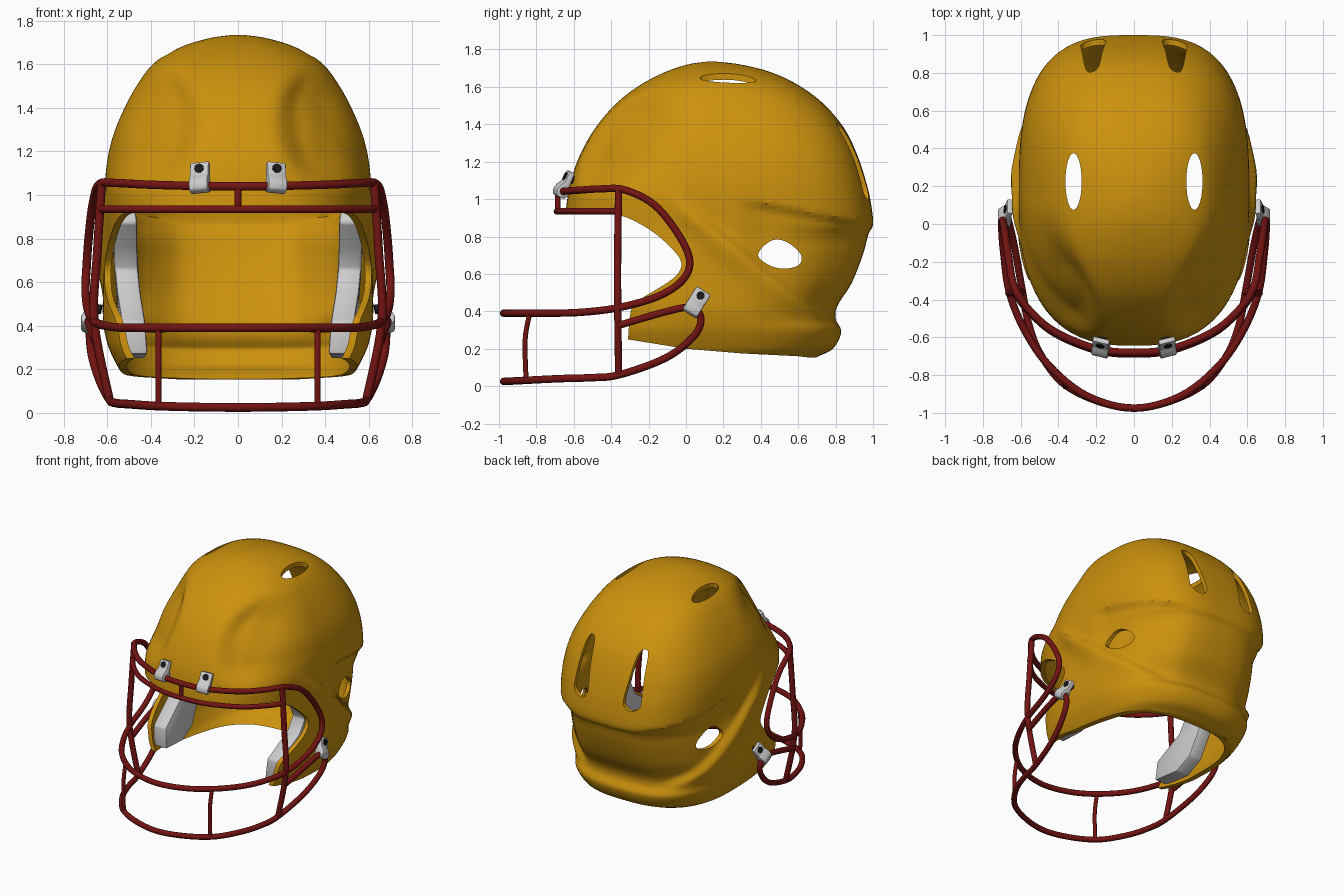
import bpy, bmesh, math
from mathutils import Vector, Matrix

if "Cube" in bpy.data.objects:
    bpy.data.objects.remove(bpy.data.objects["Cube"])


def material(name, rgb):
    m = bpy.data.materials.new(name)
    m.diffuse_color = (*rgb, 1)
    m.use_nodes = True
    m.node_tree.nodes["Principled BSDF"].inputs["Base Color"].default_value = m.diffuse_color
    return m


YELLOW = material("shell_yellow", (0.60, 0.285, 0.004))
RED = material("cage_red", (0.17, 0.007, 0.006))
BLACK = material("screw_black", (0.01, 0.01, 0.01))


def smooth_path(pts, steps=6, closed=False):
    """Catmull-Rom through tuples of any length."""
    n, out = len(pts), []
    get = (lambda i: pts[i % n]) if closed else (lambda i: pts[max(0, min(n - 1, i))])
    for i in range(n if closed else n - 1):
        quad = [get(i + k) for k in (-1, 0, 1, 2)]
        for s in range(steps):
            t = s / steps
            out.append(tuple(
                0.5 * (2 * b + (c - a) * t + (2 * a - 5 * b + 4 * c - d) * t * t
                       + (3 * b - a - 3 * c + d) * t ** 3) for a, b, c, d in zip(*quad)))
    return out if closed else out + [tuple(pts[-1])]


def step(lo, hi, v):
    t = max(0, min(1, (v - lo) / (hi - lo)))
    return t * t * (3 - 2 * t)


def make(name, bm, mat=None):
    bmesh.ops.recalc_face_normals(bm, faces=bm.faces)
    me = bpy.data.meshes.new(name)
    bm.to_mesh(me)
    bm.free()
    ob = bpy.data.objects.new(name, me)
    bpy.context.collection.objects.link(ob)
    if mat:
        me.materials.append(mat)
    return ob


def prism(name, pts, axis, t0, t1, mat=None):
    """Polygon pushed along an axis from t0 to t1."""
    bm = bmesh.new()
    place = {"x": lambda a, b, t: (t, a, b), "y": lambda a, b, t: (a, t, b),
             "z": lambda a, b, t: (a, b, t)}[axis]
    lo, hi = [[bm.verts.new(place(a, b, t)) for a, b in pts] for t in (t0, t1)]
    bm.faces.new(lo)
    bm.faces.new(hi)
    for i in range(len(pts)):
        j = (i + 1) % len(pts)
        bm.faces.new((lo[i], lo[j], hi[j], hi[i]))
    return make(name, bm, mat)


def finish(ob, angle=35):
    """Apply all modifiers and smooth the shading."""
    bpy.ops.object.select_all(action="DESELECT")
    ob.select_set(True)
    bpy.context.view_layer.objects.active = ob
    for m in list(ob.modifiers):
        bpy.ops.object.modifier_apply(modifier=m.name)
    bpy.ops.object.shade_smooth_by_angle(angle=math.radians(angle))


# Shell: stacked rings (z, front y, back y, half width, widest y, squareness)
LEVELS = [
    (0.08, -0.54, 0.60, 0.47, 0.10, 2.7), (0.15, -0.55, 0.69, 0.505, 0.10, 2.7),
    (0.20, -0.56, 0.785, 0.545, 0.10, 2.7), (0.29, -0.58, 0.83, 0.59, 0.10, 2.7),
    (0.36, -0.60, 0.80, 0.61, 0.12, 2.6), (0.43, -0.61, 0.81, 0.62, 0.13, 2.6),
    (0.55, -0.63, 0.885, 0.62, 0.15, 2.6), (0.70, -0.65, 0.945, 0.615, 0.15, 2.6),
    (0.81, -0.66, 0.975, 0.605, 0.15, 2.6), (0.87, -0.65, 1.0, 0.605, 0.15, 2.6),
    (1.00, -0.635, 0.985, 0.61, 0.15, 2.6), (1.12, -0.61, 0.955, 0.605, 0.15, 2.6),
    (1.25, -0.56, 0.91, 0.58, 0.15, 2.6), (1.38, -0.485, 0.845, 0.53, 0.15, 2.5),
    (1.51, -0.375, 0.735, 0.46, 0.15, 2.4), (1.61, -0.245, 0.60, 0.38, 0.15, 2.3),
    (1.68, -0.11, 0.45, 0.26, 0.15, 2.2), (1.72, 0.01, 0.29, 0.13, 0.14, 2.1),
    (1.735, 0.11, 0.16, 0.025, 0.135, 2.0)]


def relief(x, y, z):
    """Outward offset for forehead hollows, ear ridge and rear fold."""
    x = abs(x)
    inner = 0.18 + 1.3 * (z - 1.35) ** 2
    hollow = (-0.075 * step(inner - 0.03, inner + 0.14, x) * (1 - 0.6 * step(0.42, 0.6, x))
              * (1 - step(-0.3, 0.12, y)) * step(1.0, 1.2, z) * (1 - step(1.42, 1.66, z)))
    side = step(0.25, 0.45, x)
    dist = ((z - 1.0) + (y + 0.08) * 0.8) / 1.28
    width = 0.09 if dist < 0 else 0.03
    ridge = (0.042 * math.exp(-(dist / width) ** 2) * side * step(-0.15, 0.1, y)
             * (1 - 0.55 * step(0.2, 0.45, y)) * (1 - step(0.6, 0.85, y)))
    fold = 1.06 - 0.19 * y
    recess = -0.03 * side * step(0.25, 0.45, y) * (1 - step(fold - 0.035, fold, z)) * step(-0.02, 0.06, dist)
    return hollow + ridge + recess


SEG = 144
bm = bmesh.new()
rings = []
for z, yf, yb, w, yc, n0 in smooth_path(LEVELS, 6):
    ring = []
    for i in range(SEG):
        a = math.tau * i / SEG
        c, s = math.cos(a), math.sin(a)
        depth = yb - yc if s > 0 else yc - yf
        n = n0 + (0.4 * step(0.75, 0.9, z) if s > 0 else 0)
        r = (abs(c / w) ** n + abs(s / depth) ** n) ** (-1 / n)
        r += relief(r * c, yc + r * s, z)
        ring.append(bm.verts.new((r * c, yc + r * s, z)))
    rings.append(ring)
for lo, hi in zip(rings, rings[1:]):
    for i in range(SEG):
        j = (i + 1) % SEG
        bm.faces.new((lo[i], lo[j], hi[j], hi[i]))
bm.faces.new(rings[-1])
shell = make("helmet_shell", bm, YELLOW)
solid = shell.modifiers.new("thickness", "SOLIDIFY")
solid.thickness, solid.offset = 0.03, -1

# Cutters: face opening with lower rim, ear holes, crown vents, rear vents
opening = smooth_path([(-0.75, 0.93), (-0.6, 0.92), (-0.45, 0.918), (-0.34, 0.91), (-0.2, 0.84),
                       (-0.09, 0.75), (-0.025, 0.66), (-0.07, 0.575), (-0.25, 0.46),
                       (-0.295, 0.4), (-0.31, 0.25)], 5)
rim = [(0, 0.2), (0.3, 0.175), (0.6, 0.16), (0.66, 0.153), (1.2, 0.153), (1.2, -0.3), (-1.2, -0.3)]
ear = smooth_path([(0.385, 0.70), (0.45, 0.775), (0.53, 0.775), (0.61, 0.71), (0.61, 0.655),
                   (0.55, 0.63), (0.46, 0.64)], 5, True)
cutters = [prism("cut_opening", [(-1.2, 0.93)] + opening + rim, "x", -1, 1),
           prism("cut_ears", ear, "x", -1, 1)]
rear = [(0.15, 1.06), (0.17, 1.01), (0.22, 0.995), (0.275, 1.03), (0.28, 1.1),
        (0.265, 1.3), (0.25, 1.385), (0.22, 1.405), (0.185, 1.37), (0.165, 1.2)]
for s in (-1, 1):
    crown = [(s * 0.32 + 0.043 * math.cos(k * math.tau / 32), 0.225 + 0.15 * math.sin(k * math.tau / 32))
             for k in range(32)]
    cutters.append(prism("cut_crown", crown, "z", 1.3, 1.9))
    cutters.append(prism("cut_rear", smooth_path([(s * x, z) for x, z in rear], 4, True), "y", 0.55, 1.2))
for c in cutters:
    m = shell.modifiers.new(c.name, "BOOLEAN")
    m.operation, m.solver, m.object = "DIFFERENCE", "EXACT", c
finish(shell)
for c in cutters:
    bpy.data.objects.remove(c)

# Jaw pads inside the cheek flaps
PAD = [(-0.27, 0.27), (-0.26, 0.42), (-0.05, 0.56), (0.0, 0.66), (-0.05, 0.76), (-0.16, 0.87),
       (-0.14, 0.92), (0.06, 0.92), (0.17, 0.75), (0.17, 0.5), (0.08, 0.32), (-0.05, 0.25)]
for s, side in ((-1, "left"), (1, "right")):
    pad = prism("jaw_pad_" + side, PAD, "x", 0.475, 0.583)
    for v in pad.data.vertices:
        v.co.x = s * (v.co.x - 0.07 * (0.9 - v.co.z) - 0.06 * max(0, -v.co.y))
    if s < 0:
        pad.data.flip_normals()
    bevel = pad.modifiers.new("bevel", "BEVEL")
    bevel.width, bevel.segments = 0.012, 2
    finish(pad)


# Face cage bars
def bar(name, pts, r=0.02, closed=False):
    cu = bpy.data.curves.new(name, "CURVE")
    cu.dimensions, cu.bevel_depth, cu.bevel_resolution, cu.use_fill_caps = "3D", r, 3, True
    path = smooth_path(pts, 6, closed)
    sp = cu.splines.new("POLY")
    sp.points.add(len(path) - 1)
    for p, co in zip(sp.points, path):
        p.co = (*co, 1)
    sp.use_cyclic_u = closed
    cu.materials.append(RED)
    ob = bpy.data.objects.new(name, cu)
    bpy.context.collection.objects.link(ob)


def flip(pts):
    return [(-x, y, z) for x, y, z in pts]


def both(half):
    """Half path starting on the centre line, mirrored into a full one."""
    return flip(half[:0:-1]) + half


LOOP = [(0, -0.68, 1.04), (0.2, -0.66, 1.042), (0.42, -0.57, 1.048), (0.56, -0.45, 1.055),
        (0.635, -0.33, 1.05), (0.665, -0.17, 0.97), (0.685, -0.04, 0.81), (0.695, 0.02, 0.67),
        (0.70, -0.02, 0.565), (0.69, -0.15, 0.48), (0.66, -0.36, 0.42), (0.58, -0.56, 0.395),
        (0.45, -0.75, 0.39), (0.25, -0.91, 0.39), (0, -0.975, 0.39)]
bar("cage_main_loop", LOOP + flip(LOOP[-2:0:-1]), closed=True)
bar("cage_brow_bar", both([(0, -0.69, 0.935), (0.2, -0.67, 0.935), (0.42, -0.58, 0.935),
                           (0.56, -0.46, 0.935), (0.635, -0.36, 0.935)]), 0.018)
bar("cage_lower_loop", both([(0, -0.975, 0.025), (0.2, -0.935, 0.027), (0.38, -0.84, 0.032),
                             (0.5, -0.68, 0.04), (0.56, -0.52, 0.045), (0.59, -0.36, 0.06),
                             (0.635, -0.11, 0.15), (0.67, 0.04, 0.265), (0.68, 0.08, 0.36),
                             (0.685, 0.03, 0.42), (0.68, -0.1, 0.4), (0.655, -0.36, 0.325)]))
bar("cage_brow_post", [(0, -0.685, 0.935), (0, -0.685, 1.04)], 0.015)
for s, side in ((-1, "left"), (1, "right")):
    post = [(0.625, -0.36, 1.06), (0.645, -0.365, 0.75), (0.66, -0.365, 0.42), (0.59, -0.36, 0.06)]
    strut = [(0.365, -0.835, 0.39), (0.365, -0.86, 0.25), (0.365, -0.855, 0.03)]
    bar("cage_side_post_" + side, [(s * x, y, z) for x, y, z in post])
    bar("cage_chin_strut_" + side, [(s * x, y, z) for x, y, z in strut], 0.014)

# Clips with screws holding the cage to the shell
CLIP = [(-0.03, -0.025), (0, -0.038), (0.03, -0.03), (0.04, 0), (0.03, 0.03), (0.016, 0.05),
        (0.012, 0.115), (-0.018, 0.115), (-0.02, 0.04), (-0.032, 0.02)]


def clip(name, pos, out, up):
    v = Vector(up).normalized()
    u = Vector(out)
    u = (u - v * u.dot(v)).normalized()
    frame = Matrix((u.cross(v), u, v)).transposed().to_4x4()
    frame.translation = pos
    body = prism(name, CLIP, "x", -0.045, 0.045)
    disc = [(0.022 * math.cos(k * math.tau / 16), 0.08 + 0.022 * math.sin(k * math.tau / 16))
            for k in range(16)]
    screw = prism(name + "_screw", disc, "y", -0.04, 0.02, BLACK)
    bevel = body.modifiers.new("bevel", "BEVEL")
    bevel.width, bevel.segments = 0.008, 2
    for ob in (body, screw):
        ob.matrix_world = frame
        finish(ob)


for s, side in ((-1, "left"), (1, "right")):
    clip("brow_clip_" + side, (s * 0.175, -0.665, 1.043), (s * 0.25, -0.9, 0.3), (0, 0.4, 0.9))
    clip("jaw_clip_" + side, (s * 0.683, 0.035, 0.415), (s, 0, 0), (-s * 0.2, 0.5, 0.8))
